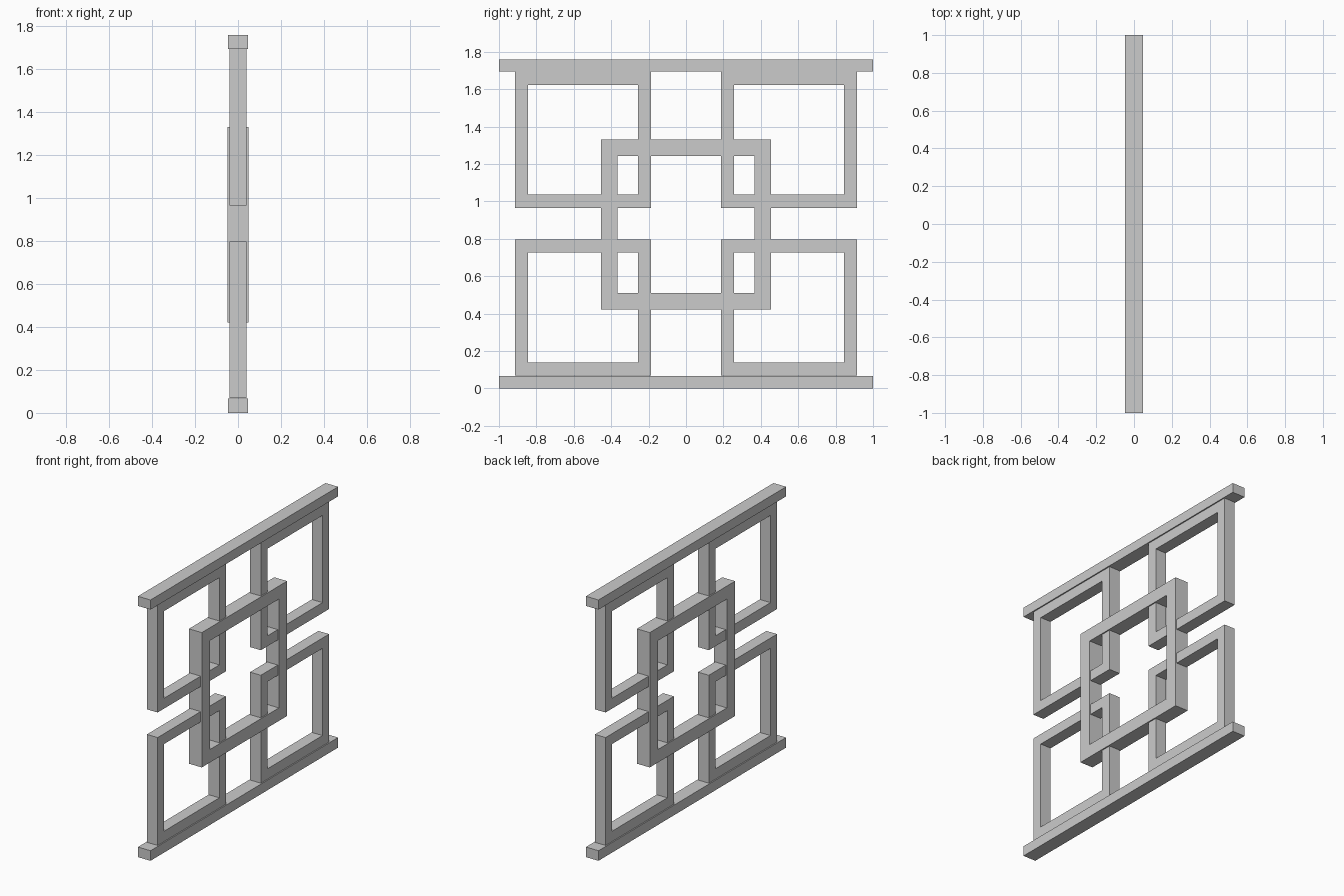
import bpy
import bmesh

if "Cube" in bpy.data.objects:
    bpy.data.objects.remove(bpy.data.objects["Cube"])


def finish(name, bm):
    bmesh.ops.recalc_face_normals(bm, faces=bm.faces)
    mesh = bpy.data.meshes.new(name)
    bm.to_mesh(mesh)
    bm.free()
    obj = bpy.data.objects.new(name, mesh)
    bpy.context.collection.objects.link(obj)
    return obj


def rail(name, z0, z1, half_depth):
    bm = bmesh.new()
    bmesh.ops.create_cube(bm, size=1)
    bmesh.ops.scale(bm, vec=(2 * half_depth, 2, z1 - z0), verts=bm.verts)
    bmesh.ops.translate(bm, vec=(0, 0, (z0 + z1) / 2), verts=bm.verts)
    return finish(name, bm)


def square_frame(name, y, z, half, bar, half_depth):
    """Hollow square in the yz plane, centred on (y, z)."""
    bm = bmesh.new()
    corners = ((-1, -1), (1, -1), (1, 1), (-1, 1))
    loops = [[bm.verts.new((x, y + a * h, z + b * h)) for a, b in corners]
             for x, h in ((-half_depth, half), (half_depth, half),
                          (half_depth, half - bar), (-half_depth, half - bar))]
    for k in range(4):
        p, q = loops[k], loops[(k + 1) % 4]
        for i in range(4):
            j = (i + 1) % 4
            bm.faces.new((p[i], p[j], q[j], q[i]))
    return finish(name, bm)


# Top and bottom rails
rail("bottom_rail", 0, 0.068, 0.047)
rail("top_rail", 1.695, 1.76, 0.047)

# Four corner squares
for side, y in (("left", -0.55), ("right", 0.55)):
    for level, z in (("lower", 0.433), ("upper", 1.33)):
        square_frame(f"{level}_{side}_square", y, z, 0.364, 0.07, 0.04)

# Larger central square interlocking the others
square_frame("central_square", 0, 0.877, 0.455, 0.088, 0.048)
